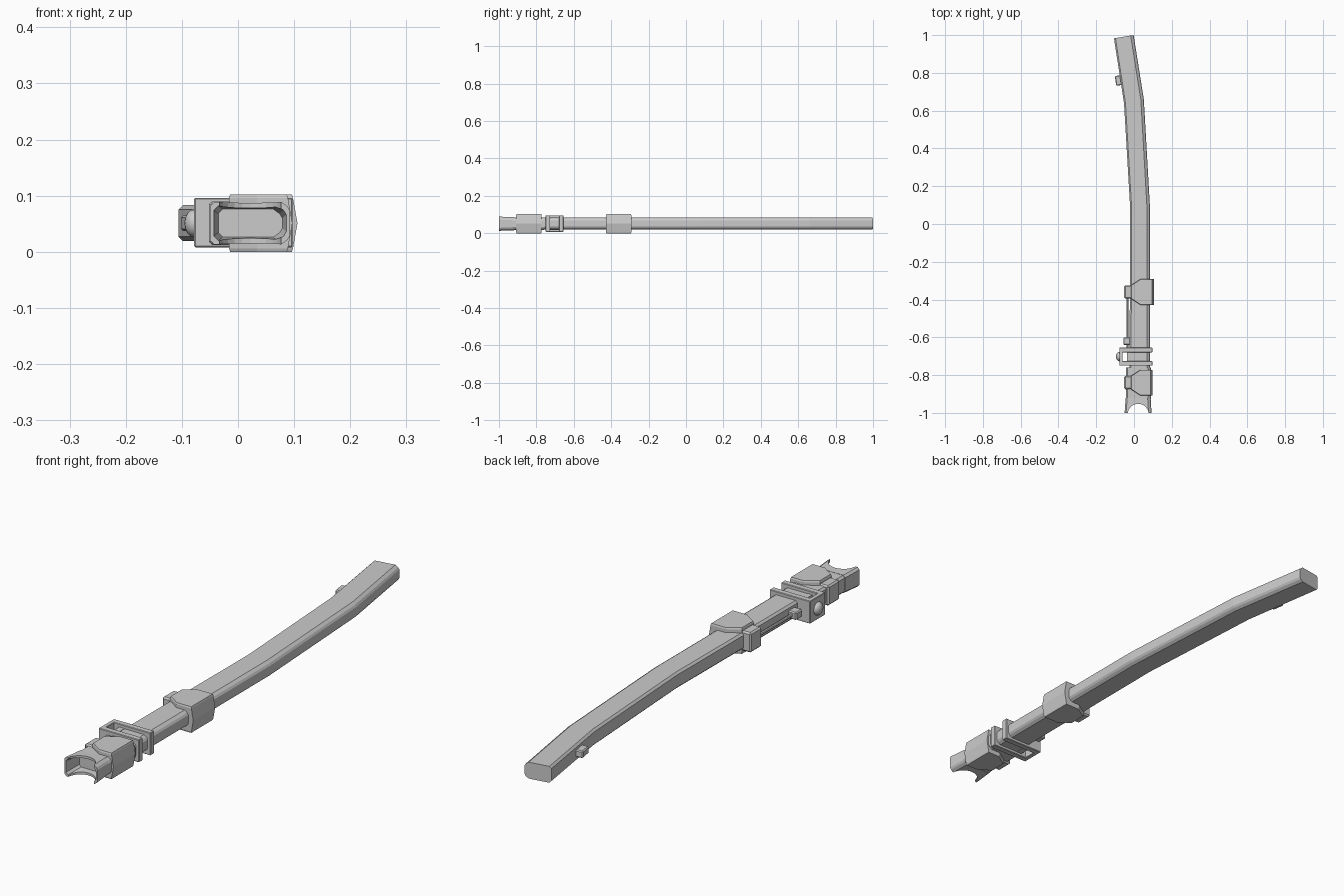
import bpy, bmesh, math
from mathutils import Vector

if "Cube" in bpy.data.objects:
    bpy.data.objects.remove(bpy.data.objects["Cube"])

CZ = 0.051  # height of the centre line


def finish(name, bm, bevel=0.0):
    bmesh.ops.recalc_face_normals(bm, faces=bm.faces[:])
    me = bpy.data.meshes.new(name)
    bm.to_mesh(me)
    bm.free()
    ob = bpy.data.objects.new(name, me)
    bpy.context.collection.objects.link(ob)
    if bevel:
        m = ob.modifiers.new("bevel", 'BEVEL')
        m.width, m.segments = bevel, 1
    return ob


def loft(name, rings, caps=True, closed=False):
    bm = bmesh.new()
    vs = [[bm.verts.new(p) for p in r] for r in rings]
    n = len(vs[0])
    pairs = list(zip(vs, vs[1:])) + ([(vs[-1], vs[0])] if closed else [])
    for a, b in pairs:
        for i in range(n):
            j = (i + 1) % n
            bm.faces.new((a[i], a[j], b[j], b[i]))
    if caps and not closed:
        bm.faces.new(vs[0][::-1])
        bm.faces.new(vs[-1])
    return finish(name, bm)


def box(name, x, y, z, bevel=0.0):
    bm = bmesh.new()
    bmesh.ops.create_cube(bm, size=1)
    for v in bm.verts:
        v.co = [(r[0] + r[1]) / 2 + c * (r[1] - r[0]) for r, c in zip((x, y, z), v.co)]
    return finish(name, bm, bevel)


def section(left, right, h, cl=0.008, cr=0.016):
    """Chamfered rectangle spanning two plan points; h = half height."""
    L, R = Vector((*left, CZ)), Vector((*right, CZ))
    d = (R - L).normalized()
    up = Vector((0, 0, 1))
    half = [(L + d * cl, h), (R - d * cr, h), (R - d * cr * .3, h - cr * .5), (R, h - cr)]
    top = [L + up * (h - cl)] + [p + up * q for p, q in half]
    bottom = [Vector((p.x, p.y, 2 * CZ - p.z)) for p in reversed(top)]
    return top + bottom


# curved scabbard body
body = [((-.024, -.92), (.085, -.92)), ((-.022, -.30), (.085, -.30)), ((-.020, .08), (.085, .08)),
        ((-.053, .64), (.052, .66)), ((-.106, .983), (-.002, 1.0))]
loft("scabbard_body", [section(a, b, .032) for a, b in body])

# sleeve at the throat
loft("throat_sleeve", [section((-.042, y), (.089, y), .034) for y in (-.93, -.76)])

# hollow mouthpiece with a scooped opening
mouth = loft("mouthpiece", [
    section((-.044, -.92), (.088, -.92), .035),
    section((-.050, -1.0), (.093, -1.0), .038),
    section((-.043, -1.0), (.086, -1.0), .031),
    section((-.034, -.92), (.078, -.92), .024)], closed=True)
bm = bmesh.new()
bmesh.ops.create_cone(bm, cap_ends=True, segments=24, radius1=.056, radius2=.056, depth=.3)
bmesh.ops.translate(bm, verts=bm.verts, vec=(.022, -1.008, CZ))
cutter = finish("scoop_cutter", bm)
cutter.hide_render = True
cutter.hide_set(True)
m = mouth.modifiers.new("scoop", 'BOOLEAN')
m.operation, m.solver, m.object = 'DIFFERENCE', 'EXACT', cutter


# two tapered bands with side lugs and a ridged outer edge
def band(name, yc, xr):
    rings = []
    for z, grow, inset in ((0, 0, .002), (.006, 0, 0), (CZ, .008, 0), (.096, 0, 0), (.102, 0, .002)):
        w, n = .068 - inset, .036 - inset
        rings.append([(x, yc + y, z) for x, y in (
            (-.016 + inset, -n), (.034, -w), (xr + grow - inset, -w),
            (xr + grow - inset, w), (.034, w), (-.016 + inset, n))])
    loft(name, rings)
    box(name + "_lug", (-.052, 0), (yc - .035, yc + .035), (.012, .090), .006)


band("throat_band", -.840, .089)
band("middle_band", -.360, .098)

# clip: two plates around the body joined by a side plate
for i, y in enumerate((-.738, -.667)):
    box(f"clip_plate_{i + 1}", (-.078, .097), (y - .012, y + .012), (.008, .096), .002)
box("clip_side", (-.078, -.060), (-.740, -.665), (.008, .096), .002)
box("clip_inner_bar", (-.038, -.015), (-.728, -.677), (.018, .084))

# round knob on the clip
bm = bmesh.new()
bmesh.ops.create_uvsphere(bm, u_segments=16, v_segments=8, radius=.025)
for v in bm.verts:
    v.co = (-.078 + v.co.x * .7, -.702 + v.co.y, CZ + v.co.z)
knob = finish("clip_knob", bm)
for p in knob.data.polygons:
    p.use_smooth = True


# side rod with bead
def rod(name, r, y0, y1, x):
    loft(name, [[(x + r * math.cos(t * math.tau / 8), y, CZ + r * math.sin(t * math.tau / 8))
                 for t in range(8)] for y in (y0, y1)])


rod("side_rod", .006, -.67, -.38, -.035)
box("rod_bead", (-.056, -.020), (-.640, -.600), (.036, .066), .004)

# small catch near the tip
catch = box("tip_catch", (-.018, .018), (-.026, .026), (-.014, .014), .004)
catch.location = (-.080, .760, CZ)
catch.rotation_euler.z = math.radians(9)
